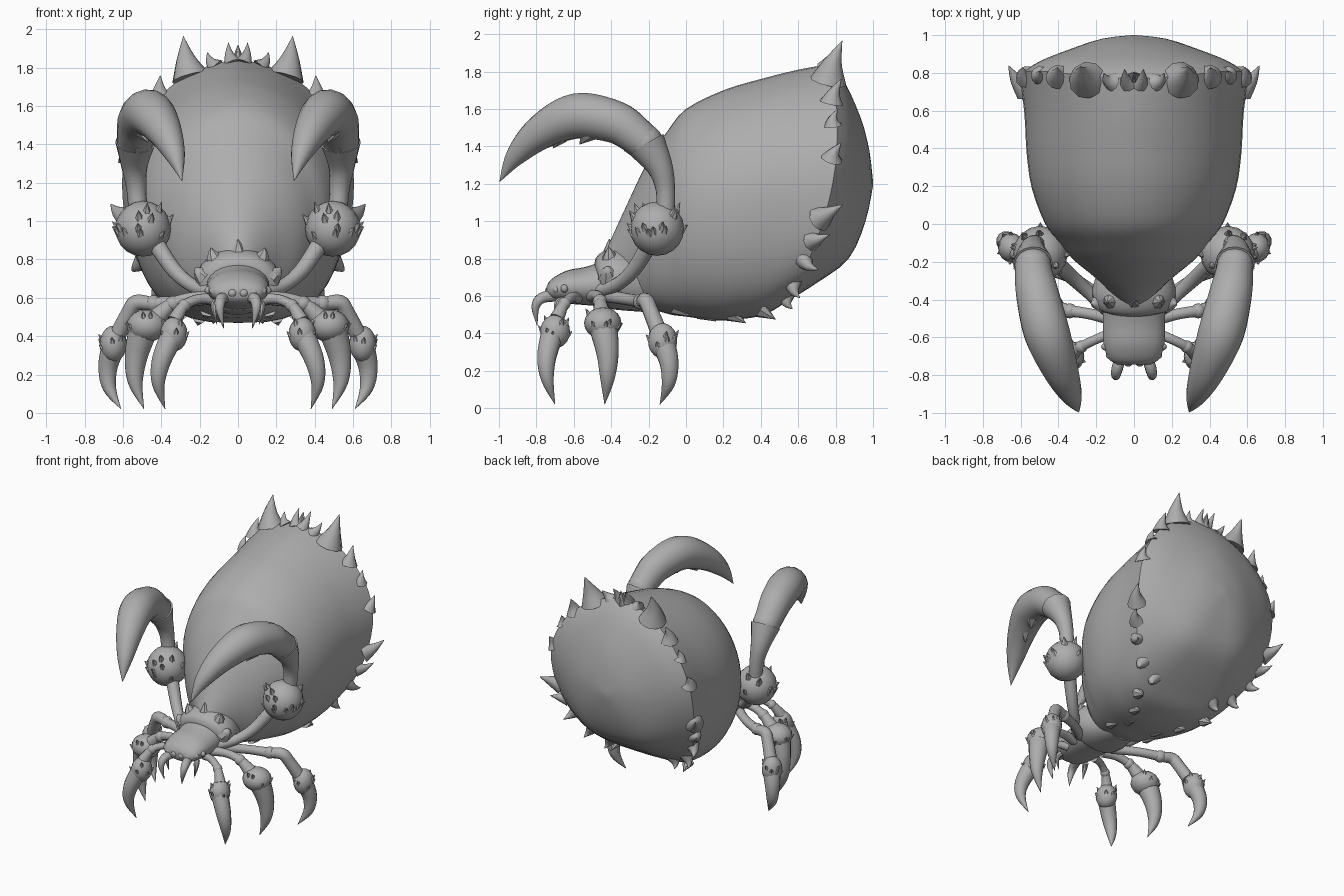
import bpy, bmesh, math, random
from mathutils import Vector

if "Cube" in bpy.data.objects:
    bpy.data.objects.remove(bpy.data.objects["Cube"])

random.seed(4)
shell = bpy.data.materials.new("grey_shell")
shell.diffuse_color = (0.42, 0.42, 0.42, 1)
shell.use_nodes = True
shell.node_tree.nodes["Principled BSDF"].inputs["Base Color"].default_value = shell.diffuse_color


def finish(name, bm, mirror=False, angle=40):
    bmesh.ops.recalc_face_normals(bm, faces=bm.faces)
    me = bpy.data.meshes.new(name)
    bm.to_mesh(me)
    bm.free()
    me.materials.append(shell)
    ob = bpy.data.objects.new(name, me)
    bpy.context.collection.objects.link(ob)
    bpy.ops.object.select_all(action='DESELECT')
    ob.select_set(True)
    bpy.context.view_layer.objects.active = ob
    bpy.ops.object.shade_smooth_by_angle(angle=math.radians(angle))
    if mirror:
        ob.modifiers.new("Mirror", 'MIRROR').use_clip = False
    return ob


def skin(bm, rings):
    vs = [[bm.verts.new(p) for p in r] for r in rings]
    n = len(vs[0])
    for a, b in zip(vs, vs[1:]):
        for i in range(n):
            bm.faces.new((a[i], a[(i + 1) % n], b[(i + 1) % n], b[i]))
    bm.faces.new(vs[0])
    bm.faces.new(vs[-1])


def spline(rows, steps):
    """Smooth curve through rows of numbers."""
    rows = [Vector(r) for r in rows]
    out = []
    for i in range(len(rows) - 1):
        p0, p1, p2, p3 = rows[max(i - 1, 0)], rows[i], rows[i + 1], rows[min(i + 2, len(rows) - 1)]
        for k in range(steps):
            t = k / steps
            out.append(0.5 * (2 * p1 + (p2 - p0) * t + (2 * p0 - 5 * p1 + 4 * p2 - p3) * t * t
                              + (3 * p1 - p0 - 3 * p2 + p3) * t ** 3))
    return out + [rows[-1]]


def tube(bm, rows, n=12, steps=4):
    """Tapered limb; each row is x, y, z, radius."""
    rows = spline(rows, steps)
    pts = [Vector(r[:3]) for r in rows]
    rings, side = [], None
    for i, p in enumerate(pts):
        d = (pts[min(i + 1, len(pts) - 1)] - pts[max(i - 1, 0)]).normalized()
        side = d.orthogonal() if side is None else side - d * side.dot(d)
        side.normalize()
        up = d.cross(side)
        r = max(rows[i][3], 0.001)
        rings.append([p + r * (side * math.cos(a) + up * math.sin(a))
                      for a in (math.tau * k / n for k in range(n))])
    skin(bm, rings)


def spike(bm, base, tip, r, bend=(0, 0, 0), n=7):
    base, tip = Vector(base), Vector(tip)
    mid = base.lerp(tip, 0.5) + Vector(bend)
    tube(bm, [(*base, r), (*mid, r * 0.5), (*tip, 0.001)], n, 3)


def ball(bm, c, size):
    ret = bmesh.ops.create_uvsphere(bm, u_segments=16, v_segments=10, radius=1)
    for v in ret["verts"]:
        v.co = Vector(c) + Vector([v.co[i] * size[i] for i in range(3)])


def ring(row, n, low, high=1.0):
    """Tilted ring: top y, top z, bottom y, bottom z, half width, bow."""
    yt, zt, yb, zb, w, bow = row
    pts = []
    for k in range(n):
        a = math.tau * k / n
        s, c = math.sin(a), math.cos(a)
        x = math.copysign(abs(c) ** (low if s < 0 else high), c) * w
        t = (s + 1) / 2
        pts.append(Vector((x, yb + (yt - yb) * t + bow * (1 - s * s), zb + (zt - zb) * t)))
    return pts


def loft(name, rings, angle=40):
    bm = bmesh.new()
    skin(bm, rings)
    return finish(name, bm, angle=angle)


# Abdomen: front swell, then a sharp rim and the domed back
rim = (.77, 1.84, .54, .57, .605, .13)
front = [(-.43, .84, -.34, .58, .09, 0), (-.32, 1.08, -.25, .555, .2, 0), (-.2, 1.33, -.18, .53, .32, 0),
         (-.1, 1.48, -.08, .5, .40, 0), (0, 1.6, 0, .49, .47, 0), (.2, 1.7, .15, .47, .54, .01),
         (.4, 1.76, .28, .475, .568, .03), (.6, 1.81, .42, .5, .58, .07), rim]
back = [rim, (.85, 1.74, .70, .67, .50, .08), (.935, 1.55, .87, .80, .34, .02),
        (.98, 1.38, .96, 1.0, .17, .01), (1.0, 1.21, 1.0, 1.19, .01, 0)]


def grow(y):
    return min(max((y + .4) / 1.0, 0), 1)


loft("abdomen", [ring(r, 48, .8 - .24 * grow(r[0]), 1 + .14 * grow(r[0]))
                 for r in spline(front, 3) + spline(back, 3)[1:]], 30)
rim_points = ring(rim, 180, .56, 1.14)

# Head and the raised collar behind it
loft("head", [ring(r, 24, .85) for r in spline(
    [(-.745, .65, -.745, .60, .07, 0), (-.72, .69, -.72, .575, .13, 0), (-.64, .735, -.64, .56, .16, 0),
     (-.54, .755, -.52, .55, .165, 0), (-.46, .78, -.42, .54, .165, 0)], 3)])
loft("collar", [ring(r, 24, .85) for r in spline(
    [(-.49, .77, -.42, .54, .16, 0), (-.47, .82, -.40, .53, .205, 0),
     (-.38, .86, -.30, .52, .22, 0), (-.25, .84, -.15, .51, .17, 0)], 3)])
bm = bmesh.new()
for deg in (15, 52, 90, 128, 165):
    c, s = math.cos(math.radians(deg)), math.sin(math.radians(deg))
    spike(bm, (.18 * c, -.42 + .02 * s, .68 + .12 * s), (.23 * c, -.43 + .02 * s, .71 + .195 * s), .06,
          (.01 * c, 0, .01 * s))
finish("collar_spikes", bm)

# Eye bumps and fangs
bm = bmesh.new()
for x, y, z in ((.03, -.735, .625), (.08, -.725, .628), (.125, -.695, .635), (.15, -.65, .64)):
    ball(bm, (x, y, z), (.024, .02, .022))
finish("eyes", bm, True)
bm = bmesh.new()
tube(bm, [(.07, -.70, .60, .03), (.09, -.77, .59, .03), (.095, -.805, .54, .022), (.075, -.795, .44, .001)], 10)
tube(bm, [(.11, -.66, .58, .022), (.125, -.69, .55, .018), (.11, -.69, .46, .001)], 8)
finish("fangs", bm, True)

# Rim thorns: each base snaps to the nearest point of the rim
bm = bmesh.new()
for base, tip, r in [((.24, .74, 1.74), (.285, .835, 1.965), .10), ((.03, .77, 1.82), (.05, .82, 1.93), .05),
                     ((.12, .76, 1.80), (.16, .80, 1.88), .05), ((.38, .76, 1.62), (.405, .83, 1.76), .065),
                     ((.47, .76, 1.50), (.50, .81, 1.60), .05), ((.55, .75, 1.33), (.59, .83, 1.42), .06),
                     ((.60, .75, 1.0), (.665, .84, 1.09), .07), ((.58, .72, .88), (.625, .77, .93), .055),
                     ((.52, .67, .76), (.555, .71, .74), .05), ((.42, .58, .64), (.45, .61, .59), .05),
                     ((.28, .56, .58), (.30, .57, .53), .05)]:
    root = min(rim_points, key=lambda p: (p - Vector(base)).length)
    spike(bm, root * .97 + Vector((0, 0, .035)), tip, r, (0.006, -0.012, -0.008), 10)
spike(bm, (0, .76, 1.80), (0, .80, 1.92), .05)
finish("rim_thorns", bm, True)

# Small thorns along the belly, swept backward
bm = bmesh.new()
for x, y, z in ((.30, .40, .505), (.20, .24, .485), (.12, .08, .495), (.16, -.06, .52)):
    spike(bm, (x, y, z + .02), (x + .01, y + .08, z - .03), .045)
finish("belly_thorns", bm, True)


def thorny_ball(bm, c, size, count, length):
    """Swollen joint with broad thorns lying upward along it."""
    ball(bm, c, size)
    c = Vector(c)
    for i in range(count):
        a = 2.4 * i + random.uniform(-.3, .3)
        z = random.uniform(-.3, .7)
        h = math.sqrt(1 - z * z)
        d = Vector((h * math.cos(a), h * math.sin(a), z))
        p = Vector([d[k] * size[k] for k in range(3)])
        spike(bm, c + p * .88, c + p + (d * .6 + Vector((0, 0, 1))) * length, length * .8, n=6)


# Walking legs: slim upper limb, thorny joint, curved claw foot
legs = {
    "front_leg": ([(.12, -.58, .59, .03), (.20, -.61, .595, .026), (.28, -.65, .56, .028), (.33, -.69, .48, .04)],
                  (.335, -.70, .41), (.072, .08, .09),
                  [(.345, -.715, .40, .062), (.40, -.745, .27, .052), (.415, -.74, .15, .034), (.38, -.70, .02, .001)]),
    "middle_leg": ([(.13, -.50, .60, .035), (.24, -.475, .60, .03), (.34, -.46, .57, .033), (.42, -.45, .50, .05)],
                   (.475, -.445, .455), (.105, .10, .085),
                   [(.49, -.445, .45, .08), (.53, -.42, .30, .062), (.535, -.42, .16, .04), (.49, -.435, .02, .001)]),
    "rear_leg": ([(.14, -.42, .60, .035), (.30, -.30, .58, .032), (.44, -.24, .57, .036), (.53, -.215, .575, .042),
                  (.57, -.19, .52, .042), (.62, -.15, .42, .045)],
                 (.65, -.125, .36), (.07, .078, .095),
                 [(.65, -.12, .35, .064), (.678, -.09, .24, .052), (.67, -.095, .13, .036), (.61, -.14, .02, .001)]),
}
for name, (upper, c, size, foot) in legs.items():
    bm = bmesh.new()
    tube(bm, upper)
    # Small ring where the limb bends
    ball(bm, upper[2][:3], [upper[2][3] * 1.2] * 3)
    thorny_ball(bm, c, size, 9, .022)
    tube(bm, foot, 12, 5)
    finish(name, bm, True)

# Raised arms: limb and thorny elbow
bm = bmesh.new()
tube(bm, [(.13, -.46, .63, .04), (.23, -.37, .66, .036), (.33, -.28, .74, .04), (.42, -.20, .87, .045)], 14)
finish("arm", bm, True)
bm = bmesh.new()
thorny_ball(bm, (.495, -.155, .96), (.145, .145, .145), 24, .032)
finish("elbow", bm, True)

# Scythe: flared stalk, joint, hooked blade, teeth on its inner edge
bm = bmesh.new()
tube(bm, [(.52, -.11, 1.04, .05), (.53, -.11, 1.17, .052), (.54, -.14, 1.29, .07), (.535, -.21, 1.41, .105)], 16)
ball(bm, (.535, -.22, 1.42), (.098, .098, .098))
finish("scythe_stalk", bm, True)
bm = bmesh.new()
tube(bm, [(.535, -.21, 1.41, .095), (.53, -.27, 1.46, .102), (.51, -.38, 1.53, .115), (.46, -.58, 1.563, .122),
          (.39, -.77, 1.48, .095), (.33, -.91, 1.35, .055), (.292, -.997, 1.21, .001)], 16, 5)
for base, tip in (((.53, -.29, 1.40), (.53, -.25, 1.32)), ((.49, -.52, 1.47), (.47, -.57, 1.41)),
                  ((.42, -.68, 1.45), (.40, -.71, 1.39))):
    spike(bm, base, tip, .05)
finish("scythe_blade", bm, True)
